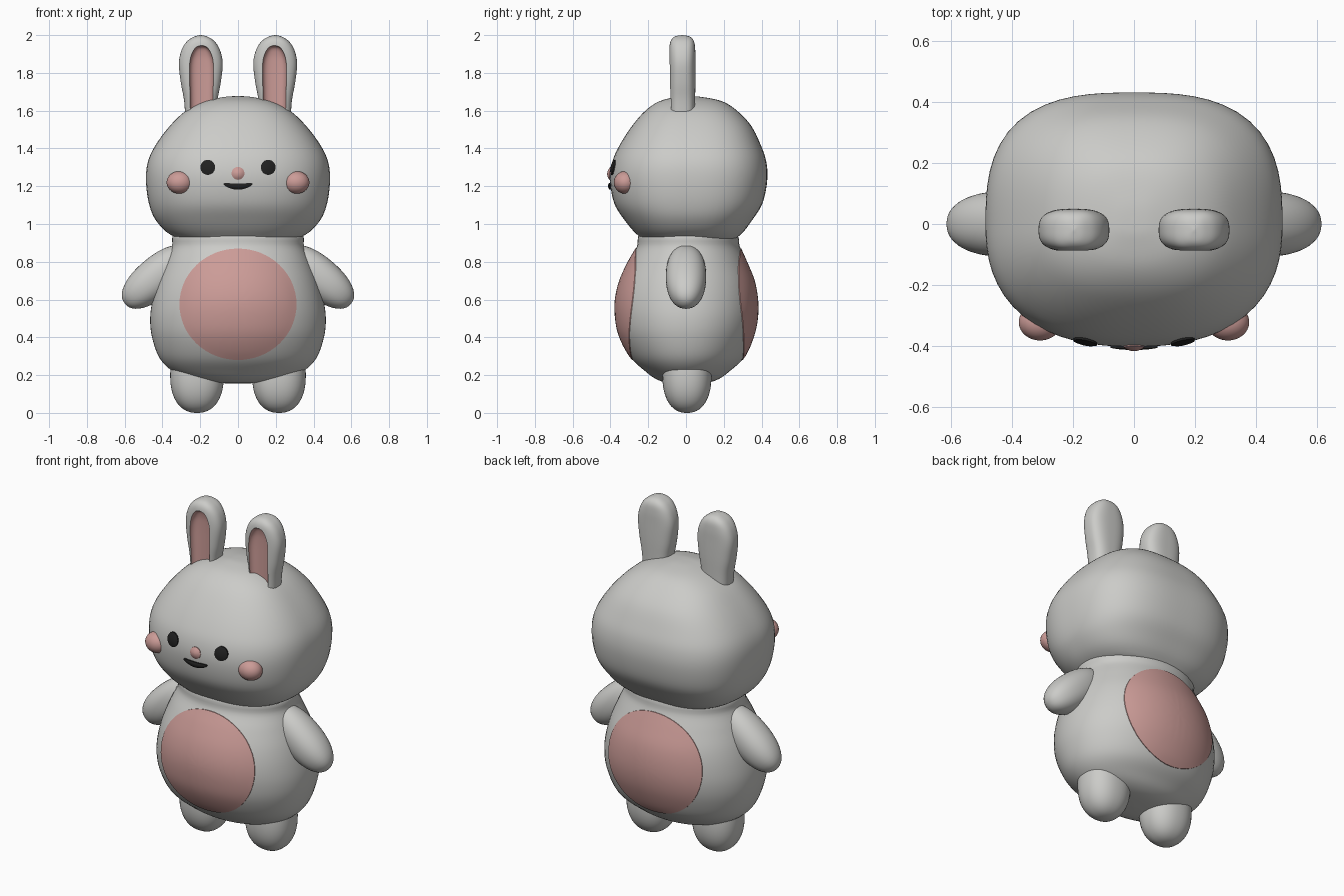
import bpy, bmesh, math
from mathutils import Matrix, Vector
from mathutils.bvhtree import BVHTree

if "Cube" in bpy.data.objects:
    bpy.data.objects.remove(bpy.data.objects["Cube"])


def material(name, rgb):
    m = bpy.data.materials.new(name)
    m.diffuse_color = (*rgb, 1)
    m.use_nodes = True
    m.node_tree.nodes["Principled BSDF"].inputs["Base Color"].default_value = m.diffuse_color
    return m


GREY = material("soft grey", (0.60, 0.60, 0.58))
PINK = material("dusty pink", (0.60, 0.33, 0.31))
BLACK = material("black", (0.015, 0.015, 0.015))


def finish(name, bm, *mats):
    bmesh.ops.recalc_face_normals(bm, faces=bm.faces[:])
    me = bpy.data.meshes.new(name)
    bm.to_mesh(me)
    bm.free()
    for m in mats:
        me.materials.append(m)
    me.shade_smooth()
    ob = bpy.data.objects.new(name, me)
    bpy.context.collection.objects.link(ob)
    return ob


def resample(rows, steps=5):
    """Catmull-Rom interpolation of profile rows."""
    pts = [rows[0]] + rows + [rows[-1]]
    out = []
    for a, b, c, d in zip(pts, pts[1:], pts[2:], pts[3:]):
        for k in range(steps):
            t = k / steps
            out.append([0.5 * (2 * q + (r - p) * t + (2 * p - 5 * q + 4 * r - s) * t * t
                               + (3 * q - p - 3 * r + s) * t ** 3)
                        for p, q, r, s in zip(a, b, c, d)])
    return out + [list(rows[-1])]


def loft(name, rows, mats, p_front=2.0, p_back=2.0, ox=0, oy=0, n=64):
    """Stack rounded-box rings; each row is z, half width, front depth, back depth."""
    bm = bmesh.new()
    rings = []
    for z, rx, yf, yb in resample(rows):
        ring = []
        for i in range(n):
            a = 2 * math.pi * i / n
            c, s = math.cos(a), math.sin(a)
            p, ry = (p_back, yb) if s > 0 else (p_front, yf)
            k = (abs(c) ** p + abs(s) ** p) ** (-1 / p)
            ring.append(bm.verts.new((ox + max(rx, .001) * c * k,
                                      oy + max(ry, .001) * s * k, z)))
        rings.append(ring)
    for lo, hi in zip(rings, rings[1:]):
        for i in range(n):
            j = (i + 1) % n
            bm.faces.new((lo[i], lo[j], hi[j], hi[i]))
    bm.faces.new(rings[0][::-1])
    bm.faces.new(rings[-1])
    return finish(name, bm, *mats)


def blob(name, mat, loc, radii, p=2.0, turn=0.0):
    """Superellipsoid, turned about the y axis."""
    bm = bmesh.new()
    bmesh.ops.create_uvsphere(bm, u_segments=40, v_segments=24, radius=1)
    for v in bm.verts:
        v.co *= sum(abs(c) ** p for c in v.co) ** (-1 / p)
    bm.transform(Matrix.Translation(loc) @ Matrix.Rotation(math.radians(turn), 4, 'Y')
                 @ Matrix.Diagonal((*radii, 1)))
    return finish(name, bm, mat)


def patch(name, mat, target, cx, cz, rx, rz, side=-1, lift=0.004, dome=0.0, bend=0.0,
          rings=12, n=64):
    """Oval plate draped on the target's front (side -1) or back (side 1)."""
    bvh = BVHTree.FromPolygons([v.co for v in target.data.vertices],
                               [p.vertices[:] for p in target.data.polygons])
    bm = bmesh.new()

    def point(r, a, h):
        u, w = r * math.cos(a), r * math.sin(a)
        x, z = cx + rx * u, cz + rz * w + bend * u * u
        hit = bvh.ray_cast(Vector((x, side * 3, z)), Vector((0, -side, 0)))[0]
        return bm.verts.new((x, hit.y + side * h, z))

    loops = [[point(k / rings, 2 * math.pi * i / n, lift + dome * (1 - (k / rings) ** 2))
              for i in range(n)] for k in range(1, rings + 1)]
    loops.append([point(1, 2 * math.pi * i / n, -0.01) for i in range(n)])  # sunk rim
    centre = point(0, 0, lift + dome)
    for i in range(n):
        j = (i + 1) % n
        bm.faces.new((centre, loops[0][i], loops[0][j]))
        for a, b in zip(loops, loops[1:]):
            bm.faces.new((a[i], b[i], b[j], a[j]))
    ob = finish(name, bm, mat)
    ob.data.set_sharp_from_angle(angle=math.radians(50))
    return ob


# Head and body
head = loft("head", [
    (.90, .002, .002, .002), (.91, .25, .20, .22), (.945, .36, .26, .29),
    (1.02, .435, .325, .35), (1.11, .472, .38, .405), (1.23, .487, .402, .43),
    (1.33, .477, .39, .425), (1.42, .435, .35, .395), (1.52, .36, .285, .345),
    (1.60, .275, .215, .27), (1.65, .175, .14, .19), (1.673, .07, .05, .08),
    (1.677, .002, .002, .002)], [GREY], 2.4, 2.8)
body = loft("body", [
    (.155, .002, .002, .002), (.16, .12, .10, .11), (.18, .25, .16, .175),
    (.22, .345, .215, .23), (.29, .415, .29, .305), (.40, .455, .35, .355),
    (.50, .465, .372, .377), (.60, .452, .373, .378), (.70, .425, .35, .36),
    (.80, .385, .305, .32), (.88, .35, .26, .285), (.95, .335, .245, .265),
    (1.0, .20, .15, .15)], [GREY], 2.1, 2.1)

# Pink oval patches on belly and back
patch("belly_patch", PINK, body, 0, .575, .31, .295, -1)
patch("back_patch", PINK, body, 0, .575, .31, .295, 1)

for side, sx in (("left", -1), ("right", 1)):
    # Arms and legs
    blob(side + "_arm", GREY, (sx * .428, 0, .72), (.107, .107, .222), 2.2, sx * 130)
    blob(side + "_leg", GREY, (sx * .217, .005, .2), (.142, .13, .2), 2.3)

    # Ears with a hollowed pink inside
    ear = loft(side + "_ear", [
        (1.52, .08, .066, .066), (1.65, .088, .068, .068), (1.75, .106, .07, .07),
        (1.85, .116, .07, .07), (1.92, .102, .069, .069), (1.967, .073, .062, .062),
        (1.992, .035, .04, .04), (2.0, .002, .002, .002)],
        [GREY, PINK], 2.8, 2.8, sx * .197, -.02)
    cutter = loft("ear_cutter", [
        (1.49, .06, .05, .05), (1.7, .063, .05, .05), (1.84, .064, .05, .05),
        (1.90, .052, .047, .047), (1.935, .03, .035, .035), (1.947, .002, .002, .002)],
        [GREY, PINK], 2.8, 2.8, sx * .193, -.10)
    cutter.hide_render = True
    for f in cutter.data.polygons:
        f.material_index = 1
    mod = ear.modifiers.new("hollow", 'BOOLEAN')
    mod.operation, mod.solver, mod.object = 'DIFFERENCE', 'EXACT', cutter
    bpy.context.view_layer.objects.active = ear
    bpy.ops.object.modifier_apply(modifier=mod.name)
    bpy.data.objects.remove(cutter)
    ear.data.set_sharp_from_angle(angle=math.radians(40))

    # Eyes and cheeks
    patch(side + "_eye", BLACK, head, sx * .16, 1.30, .039, .04, lift=.007, dome=.006,
          rings=5, n=28)
    blob(side + "_cheek", PINK, (sx * .308, -.322, 1.22), (.07, .06, .06))

# Nose and mouth
patch("nose", PINK, head, 0, 1.268, .034, .034, lift=.004, dome=.012, rings=5, n=28)
patch("mouth", BLACK, head, 0, 1.198, .077, .016, lift=.008, dome=.006, bend=.014,
      rings=5, n=40)
